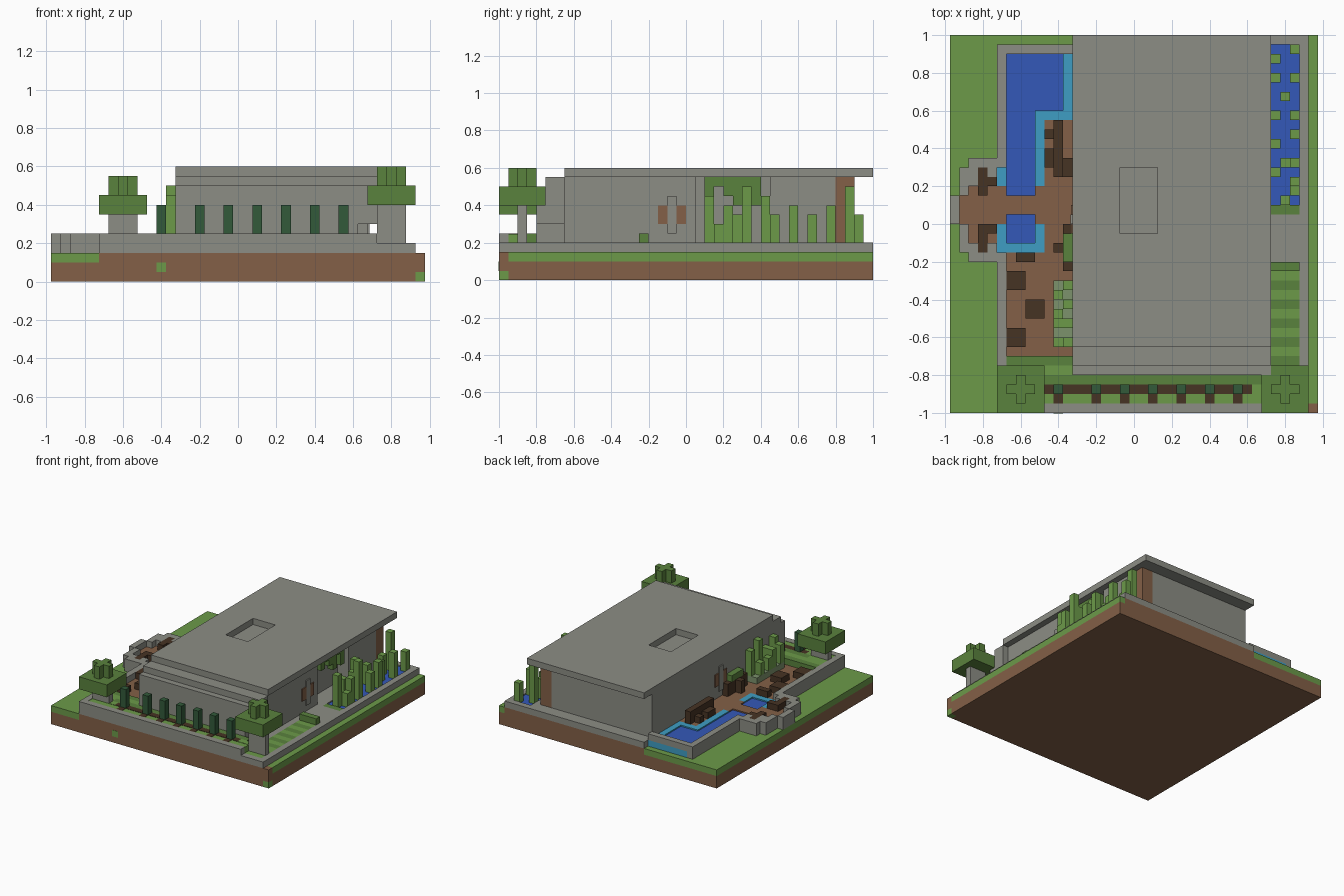
import bpy
import bmesh

UNIT = 0.05
cube = bpy.data.objects.get("Cube")
if cube:
    bpy.data.objects.remove(cube, do_unlink=True)


def linear(channel):
    c = channel / 255
    return c / 12.92 if c < 0.04 else ((c + 0.055) / 1.055) ** 2.4


def material(name, *rgb):
    colour = (*[linear(c) for c in rgb], 1)
    mat = bpy.data.materials.new(name)
    mat.use_nodes = True
    mat.diffuse_color = colour
    shader = mat.node_tree.nodes["Principled BSDF"]
    shader.inputs["Base Color"].default_value = colour
    shader.inputs["Roughness"].default_value = 0.9
    return mat


stone = material("stone grey", 140, 141, 133)
soil = material("soil brown", 131, 96, 71)
wood = material("dark wood", 70, 51, 36)
grass = material("light grass green", 108, 154, 73)
leaf = material("leaf green", 90, 130, 61)
cypress = material("cypress green", 50, 90, 58)
water = material("deep water blue", 52, 88, 184)
shallow = material("shallow turquoise", 62, 158, 196)
moss = material("pale moss", 124, 146, 108)


def part(name, mat, *boxes):
    """One object made of grid boxes: x from/to, y from/to, z from/to."""
    bm = bmesh.new()
    for x0, x1, y0, y1, z0, z1 in boxes:
        made = bmesh.ops.create_cube(bm, size=1)
        for v in made["verts"]:
            v.co.x = ((x0 if v.co.x < 0 else x1) - 19.5) * UNIT
            v.co.y = ((y0 if v.co.y < 0 else y1) - 20) * UNIT
            v.co.z = (z0 if v.co.z < 0 else z1) * UNIT
    mesh = bpy.data.meshes.new(name)
    bm.to_mesh(mesh)
    bm.free()
    mesh.materials.append(mat)
    obj = bpy.data.objects.new(name, mesh)
    bpy.context.collection.objects.link(obj)
    return obj


def layer(z0, z1, *areas):
    """Flat areas that share one height range."""
    return [(*area, z0, z1) for area in areas]


# Ground block and surrounding lawn
part("ground_block", soil, (0, 38, 0, 40, 0, 2), (38, 39, 1, 40, 0, 2),
     (5, 38, 0, 39, 2, 3), (13, 38, 39, 40, 2, 3), (38, 39, 0, 1, 1, 3))
part("lawn", grass, *layer(2, 3, (0, 5, 0, 40), (5, 13, 39, 40), (38, 39, 1, 40)))
part("corner_tuft", grass, (38, 39, 0, 1, 0, 1))
part("front_tuft", grass, (11, 12, -0.05, 0, 1, 2))

# Stone terrace and low walls
part("terrace", stone, *layer(3, 4, (13, 34, 1, 40), (37, 38, 0, 40),
     (34, 37, 0, 1), (34, 37, 39, 40), (34, 37, 16, 21)))
part("front_wall", stone, (5, 34, 0, 1, 3, 5))
part("garden_wall", stone, *layer(3, 5, (5, 6, 1, 17), (5, 6, 26, 39)),
     (6, 13, 38, 39, 4, 5))
part("round_wall", stone, *layer(3, 5, (0, 1, 20, 23), (1, 2, 17, 20),
     (1, 2, 23, 26), (2, 5, 26, 27), (2, 5, 16, 17), (2, 3, 24, 26), (4, 5, 25, 26),
     (2, 3, 17, 18), (4, 5, 17, 18)))

# House body with a side alcove
part("house_walls", stone, (13, 31, 7, 38, 4, 11), (31, 33, 7, 21, 4, 11),
     (31, 33, 29, 36, 4, 11))
part("house_front", stone, (13, 34, 4, 7, 6, 10), (13, 32, 4, 7, 4, 6))
part("lower_roof", stone, (13, 34, 5, 7, 10, 11))
part("main_roof", stone, *layer(11, 12, (13, 18, 7, 40), (22, 34, 7, 40),
     (18, 22, 7, 19), (18, 22, 26, 40)))
part("corner_post", soil, (31, 33, 36, 38, 4, 11))

# Windows with a central stone mullion on both long sides
for side, x0, x1, y in (("right", 12.85, 13, 19), ("left", 33, 33.15, 17)):
    part(side + "_window", soil, (x0, x1, y, y + 3, 6, 8))
    part(side + "_mullion", stone, (x0 - 0.05, x1 + 0.05, y + 1, y + 2, 5, 9))

# Hanging vine in the alcove
part("alcove_vine", leaf, (32, 33, 22, 28, 10, 11),
     *[(32, 33, y, y + 1, 9 - y % 2, 10) for y in (22, 24, 25, 27)])

# Main pool with shallow edges, bridge and deck
part("pool_water", water, *layer(3, 3.8, (6, 9, 18, 38), (9, 12, 32, 38)))
part("pool_shallows", shallow, *layer(3, 4, (5, 10, 17, 18), (5, 6, 18, 20),
     (9, 10, 18, 20), (5, 6, 24, 26), (9, 10, 24, 32), (10, 13, 31, 32),
     (12, 13, 32, 38), (6, 13, 38, 39)))
part("deck", soil, *layer(3, 4, (6, 13, 6, 17), (10, 13, 17, 31),
     (9, 10, 20, 24), (5, 6, 20, 24)))
part("bridge", soil, (6, 9, 21, 23, 3, 4))
part("round_deck", soil, *layer(3, 4, (1, 5, 20, 23), (2, 5, 17, 20), (2, 5, 23, 26)))

# Wooden seats, crates and benches
for name, y0 in (("front_round_bench", 17), ("back_round_bench", 23)):
    part(name, wood, (3, 4, y0, y0 + 3, 4, 5),
         (4, 5, 19 if y0 < 20 else 24, 20 if y0 < 20 else 25, 4, 5))
part("pool_bench", wood, (11, 12, 25, 31, 4, 6),
     *layer(4, 5, (10, 11, 26, 28), (10, 11, 29, 30), (12, 13, 25, 27)))
for i, (x, y) in enumerate(((6, 13), (8, 10), (6, 7))):
    part("crate_%d" % i, wood, (x, x + 2, y, y + 2, 4, 5))
part("pool_step", wood, (7, 9, 16, 17, 4, 5))
part("wall_planter", wood, *layer(4, 6, (12, 13, 15, 20), (11, 12, 17, 18)))
part("wall_planter_shrub", leaf, (12, 13, 16, 19, 6, 7))

# Bamboo bed against the house
part("bamboo_bed", moss, (11, 13, 7, 14, 4, 5))
part("wall_bamboo", grass,
     *[(12, 13, y, y + 1, 5, 8 + y % 3) for y in range(7, 14, 2)],
     *[(11, 12, y, y + 1, 5, 7 + y % 2) for y in (7, 9, 10, 12)])
part("garden_hedge", leaf, (6, 13, 5, 6, 3, 5))

# Front flower bed with a row of small cypresses
rows = (11, 15, 18, 21, 24, 27, 30)
part("bed_hedge", leaf, (9, 33, 3, 4, 3, 5))
part("bed_grass", grass, (6, 34, 1, 2, 3, 4.95), (6, 10, 2, 3, 3, 5),
     (32, 34, 2, 3, 3, 5), (6, 9, 3, 5, 3, 5), (9, 13, 4, 5, 3, 5))
part("bed_soil", wood, (10, 32, 2, 3, 3, 5), *[(x, x + 1, 1, 2, 4, 5) for x in rows])
part("cypress_row", cypress, *[(x, x + 1, 2, 3, 5, 8) for x in rows])

# Striped side lawn
part("side_lawn", grass, (34, 37, 1, 5, 3, 4),
     *[(34, 37, y, y + 1, 3, 4) for y in range(6, 15, 2)])
part("side_stripes", leaf, *[(34, 37, y, y + 1, 3, 4) for y in range(5, 14, 2)],
     (34, 37, 15, 16, 3, 5), (34, 37, 21, 22, 3, 4))

# Side pond with bamboo: x, y, top height
part("side_pond", water, (34, 37, 22, 39, 3, 3.8))
stalks = ((34, 37, 10), (36, 38, 7), (34, 35, 7), (36, 35, 8), (35, 33, 7),
          (34, 31, 7), (36, 31, 8), (34, 28, 9), (35, 26, 8), (36, 26, 10),
          (34, 25, 7), (36, 23, 6), (35, 22, 9), (36, 24, 8), (36, 29, 7))
part("pond_bamboo", grass, *[(x, x + 1, y, y + 1, 3, top) for x, y, top in stalks])

# Corner trees
for side, x, ground, z in (("right", 7.5, 5, 7), ("left", 35.5, 4, 8)):
    y = 2.5
    part(side + "_tree_trunk", stone, (x - 1.5, x + 1.5, y - 0.5, y + 0.5, ground, z))
    part(side + "_tree_crown", leaf,
         (x - 2.5, x + 2.5, y - 2.5, y + 2.5, z, z + 2),
         (x - 1.5, x + 1.5, y - 0.5, y + 0.5, z + 2, z + 4),
         (x - 0.5, x + 0.5, y - 1.5, y + 1.5, z + 2, z + 4))
